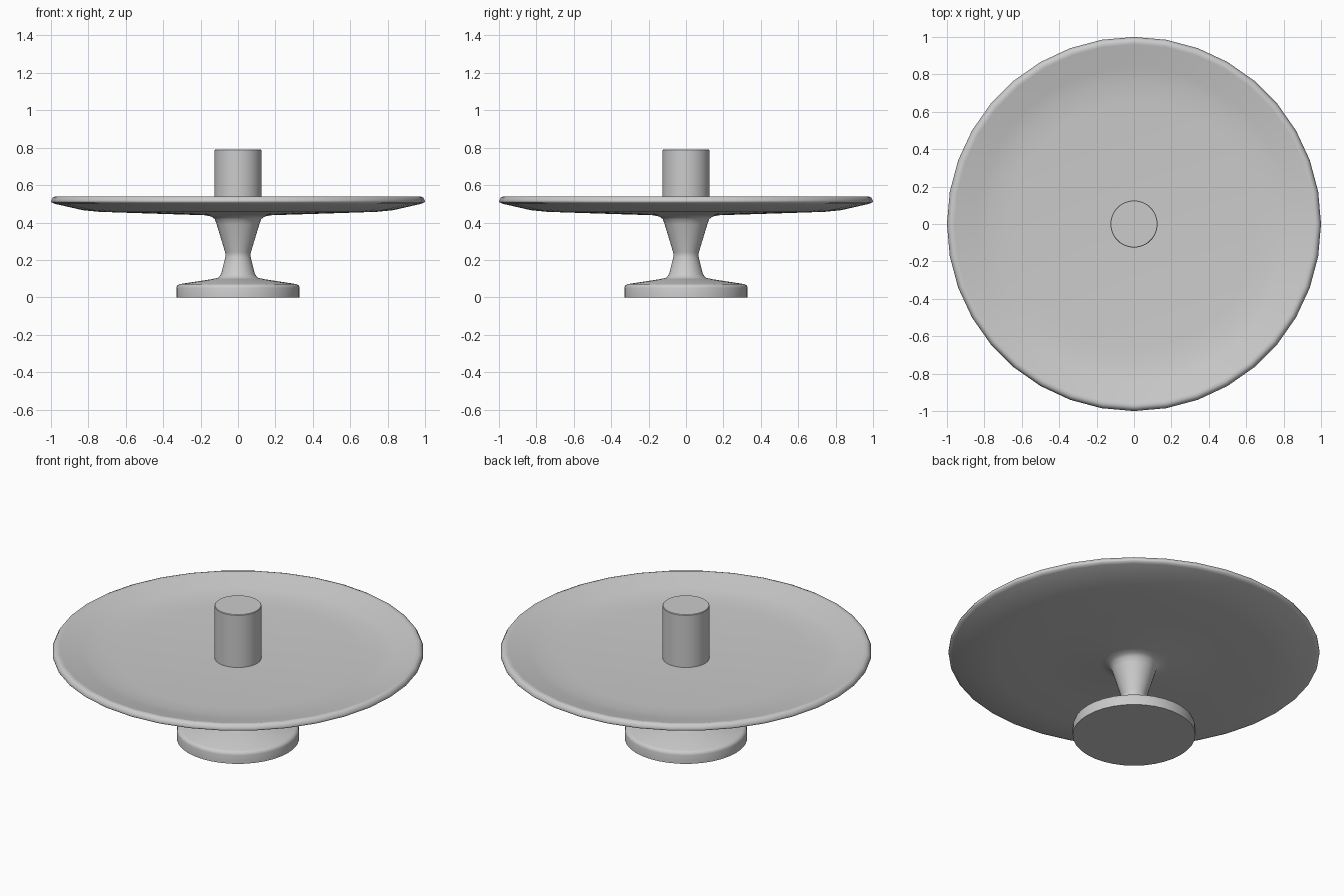
import bpy, bmesh, math

cube = bpy.data.objects.get("Cube")
if cube:
    bpy.data.objects.remove(cube, do_unlink=True)

grey = bpy.data.materials.new("light_grey")
grey.use_nodes = True
grey.diffuse_color = (0.6, 0.6, 0.6, 1)
grey.node_tree.nodes["Principled BSDF"].inputs["Base Color"].default_value = (0.6, 0.6, 0.6, 1)


def lathe(name, profile, sides=36, sharp=35):
    """Turn a (radius, height) profile around the z axis."""
    bm = bmesh.new()
    verts = [bm.verts.new((r, 0, z)) for r, z in profile]
    edges = [bm.edges.new(pair) for pair in zip(verts, verts[1:])]
    bmesh.ops.spin(bm, geom=verts + edges, cent=(0, 0, 0), axis=(0, 0, 1),
                   angle=math.tau, steps=sides)
    bmesh.ops.remove_doubles(bm, verts=bm.verts, dist=0.0005)
    bmesh.ops.recalc_face_normals(bm, faces=bm.faces)
    mesh = bpy.data.meshes.new(name)
    bm.to_mesh(mesh)
    bm.free()
    mesh.materials.append(grey)
    obj = bpy.data.objects.new(name, mesh)
    bpy.context.collection.objects.link(obj)
    bpy.ops.object.select_all(action='DESELECT')
    obj.select_set(True)
    bpy.context.view_layer.objects.active = obj
    bpy.ops.object.shade_smooth_by_angle(angle=math.radians(sharp))
    return obj


# Foot, waisted stem and shallow dished plate in one turned piece
lathe("pedestal_plate", [
    (0, 0), (0.33, 0), (0.33, 0.05), (0.326, 0.064), (0.31, 0.071),
    (0.14, 0.097), (0.105, 0.105), (0.09, 0.125),
    (0.068, 0.215), (0.066, 0.228), (0.069, 0.242),
    (0.114, 0.39), (0.124, 0.418), (0.142, 0.432), (0.18, 0.439),
    (0.5, 0.449), (0.74, 0.457), (0.83, 0.466), (0.98, 0.5),
    (0.998, 0.508), (1.0, 0.516), (0.99, 0.534), (0.975, 0.54),
    (0.96, 0.537), (0.84, 0.503), (0.76, 0.489), (0.66, 0.482), (0, 0.476),
], sharp=60)

# Plain round post standing in the middle of the plate
lathe("centre_post", [
    (0, 0.47), (0.126, 0.47), (0.126, 0.787), (0.123, 0.79), (0, 0.79),
], sides=48, sharp=30)
